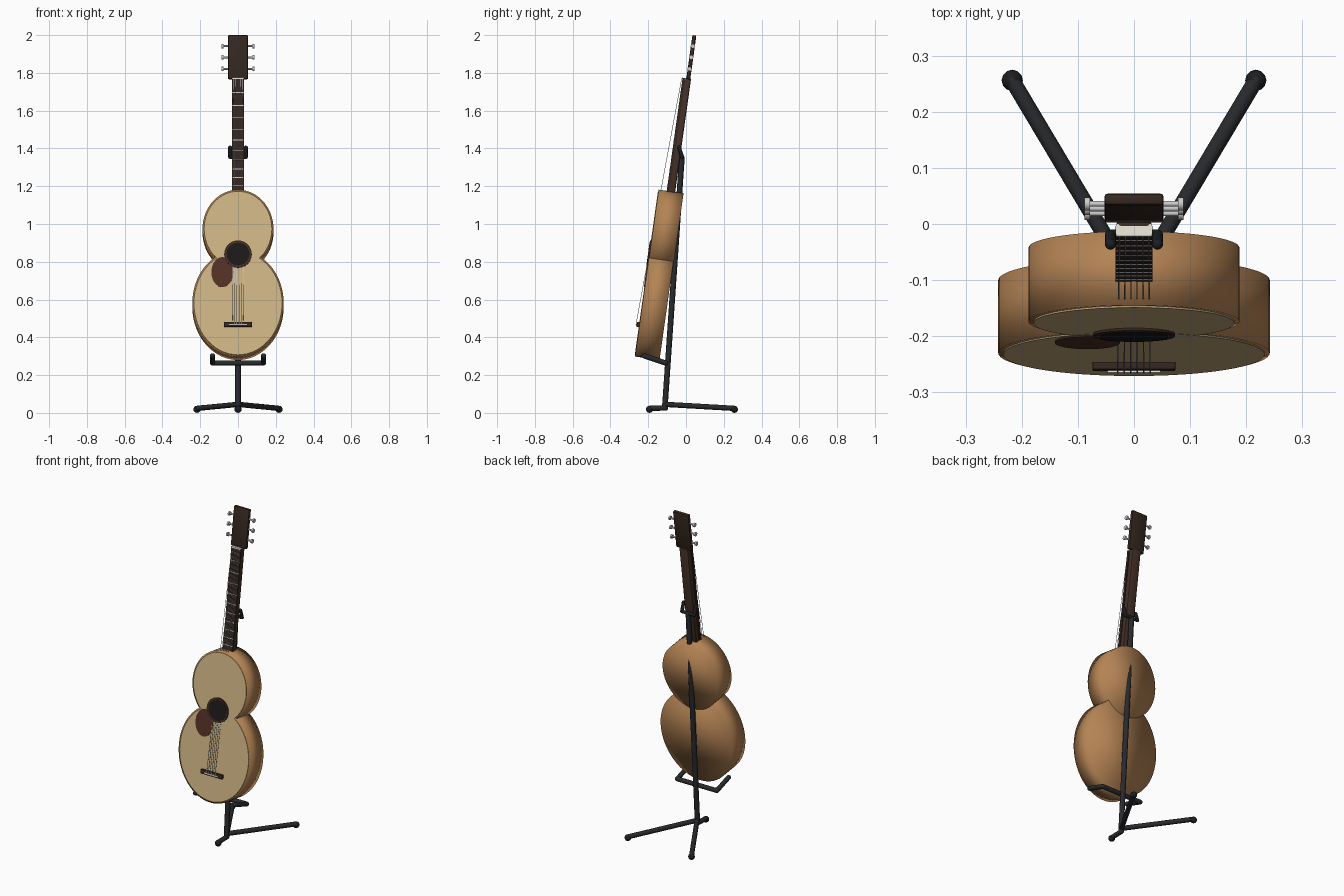
import bpy, bmesh
from math import radians, pi
from mathutils import Matrix, Vector

if "Cube" in bpy.data.objects:
    bpy.data.objects.remove(bpy.data.objects["Cube"])

# guitar frame: local z runs up the neck, local -y is the soundboard side
LEAN = Matrix.Translation((0, -0.14, 0.28)) @ Matrix.Rotation(radians(-8), 4, 'X')
WORLD = Matrix.Identity(4)


def material(name, r, g, b):
    m = bpy.data.materials.new(name)
    m.diffuse_color = (r, g, b, 1)
    m.use_nodes = True
    m.node_tree.nodes["Principled BSDF"].inputs["Base Color"].default_value = m.diffuse_color
    return m


WOOD = material("body_wood", 0.46, 0.23, 0.09)
SPRUCE = material("pale_top", 0.62, 0.46, 0.23)
NECK = material("neck_wood", 0.06, 0.03, 0.02)
EBONY = material("dark_wood", 0.035, 0.02, 0.014)
GUARD = material("guard_brown", 0.09, 0.03, 0.018)
HOLE = material("hole_black", 0.012, 0.01, 0.01)
METAL = material("metal", 0.55, 0.55, 0.55)
BONE = material("bone", 0.8, 0.77, 0.68)
BLACK = material("stand_black", 0.022, 0.023, 0.026)
RUBBER = material("rubber", 0.012, 0.013, 0.014)


def finish(name, bm, mat, matrix, angle=35):
    me = bpy.data.meshes.new(name)
    bm.to_mesh(me)
    bm.free()
    me.materials.append(mat)
    me.polygons.foreach_set("use_smooth", [True] * len(me.polygons))
    if angle:
        me.set_sharp_from_angle(angle=radians(angle))
    ob = bpy.data.objects.new(name, me)
    ob.matrix_world = matrix
    bpy.context.collection.objects.link(ob)
    return ob


def box(name, x, depth, height, mat, bevel=0.0):
    """Box in guitar space: half width, (back, front) depth, (low, high)."""
    bm = bmesh.new()
    size = (2 * x, depth[1] - depth[0], height[1] - height[0])
    mid = (0, -sum(depth) / 2, sum(height) / 2)
    bmesh.ops.create_cube(bm, size=1, matrix=Matrix.Translation(mid) @ Matrix.Diagonal((*size, 1)))
    if bevel:
        bmesh.ops.bevel(bm, geom=bm.edges[:], offset=bevel, segments=2, profile=0.5, affect='EDGES')
    return finish(name, bm, mat, LEAN)


def disc(name, x, z, rx, rz, depth, mat, angle=35, segs=64):
    """Elliptical slab in guitar space, flat sides facing front and back."""
    bm = bmesh.new()
    m = (Matrix.Translation((x, -sum(depth) / 2, z)) @ Matrix.Diagonal((rx, 1, rz, 1))
         @ Matrix.Rotation(pi / 2, 4, 'X'))
    bmesh.ops.create_cone(bm, cap_ends=True, segments=segs, radius1=1, radius2=1,
                          depth=depth[1] - depth[0], matrix=m)
    return finish(name, bm, mat, LEAN, angle)


def rod(bm, a, b, r, segs=12):
    a, b = Vector(a), Vector(b)
    m = Matrix.Translation((a + b) / 2) @ (b - a).to_track_quat('Z', 'Y').to_matrix().to_4x4()
    bmesh.ops.create_cone(bm, cap_ends=True, segments=segs, radius1=r, radius2=r,
                          depth=(b - a).length, matrix=m)


def ball(bm, p, r):
    bmesh.ops.create_uvsphere(bm, u_segments=12, v_segments=8, radius=r, matrix=Matrix.Translation(p))


def tube(name, points, r, mat, matrix=WORLD):
    """Bent bar: rods with balls rounding every point."""
    bm = bmesh.new()
    for a, b in zip(points, points[1:]):
        rod(bm, a, b, r)
    for p in points:
        ball(bm, p, r)
    return finish(name, bm, mat, matrix)


# body: two overlapping bouts, softly shaded, with pale soundboards
disc("lower_bout", 0, 0.285, 0.242, 0.285, (0, 0.131), WOOD, 0)
disc("upper_bout", 0, 0.682, 0.188, 0.21, (-0.003, 0.13), WOOD, 0)
disc("lower_soundboard", 0, 0.285, 0.233, 0.276, (0.12, 0.1335), SPRUCE)
disc("upper_soundboard", 0, 0.682, 0.179, 0.201, (0.12, 0.133), SPRUCE)

# sound hole, rosette and pick guard
disc("pick_guard", -0.083, 0.451, 0.058, 0.08, (0.13, 0.136), GUARD, segs=40)
disc("rosette", 0, 0.547, 0.073, 0.073, (0.13, 0.1375), EBONY, segs=48)
disc("rosette_ring", 0, 0.547, 0.066, 0.066, (0.13, 0.1383), GUARD, segs=48)
disc("sound_hole", 0, 0.547, 0.061, 0.061, (0.13, 0.139), HOLE, segs=48)

# bridge and saddle
box("bridge", 0.074, (0.13, 0.146), (0.157, 0.183), EBONY, 0.003)
box("saddle", 0.047, (0.14, 0.150), (0.165, 0.171), BONE)

# neck, fingerboard, nut and headstock
box("neck", 0.03, (0.042, 0.075), (0.86, 1.5), NECK, 0.008)
box("fingerboard", 0.033, (0.072, 0.087), (0.86, 1.495), EBONY)
box("nut", 0.032, (0.068, 0.091), (1.49, 1.497), BONE)
box("headstock", 0.053, (0.046, 0.067), (1.493, 1.728), EBONY, 0.006)

# frets
for i in range(1, 12):
    z = 1.49 - 1.3 * (1 - 2 ** (-i / 12))
    box("fret", 0.0325, (0.085, 0.0885), (z - 0.002, z + 0.002), METAL)

# strings
bm = bmesh.new()
for i in range(6):
    k = i / 2.5 - 1
    rod(bm, (0.026 * k, -0.0915, 1.493), (0.029 * k, -0.15, 0.168), 0.0013, 6)
finish("strings", bm, METAL, LEAN)

# tuners
for side in (-1, 1):
    for z in (1.548, 1.61, 1.67):
        bm = bmesh.new()
        rod(bm, (side * 0.045, -0.057, z), (side * 0.08, -0.057, z), 0.005)
        rod(bm, (side * 0.078, -0.057, z), (side * 0.088, -0.057, z), 0.012)
        finish("tuner", bm, METAL, LEAN)

# stand: post, neck yoke and lower cradle
tube("stand_post", [(0, -0.112, 0.03), (0, -0.022, 1.35)], 0.015, BLACK)
tube("neck_yoke", [(-0.042, -0.036, 1.405), (-0.042, -0.02, 1.355),
                   (0.042, -0.02, 1.355), (0.042, -0.036, 1.405)], 0.01, RUBBER)
tube("cradle", [(-0.135, -0.222, 0.302), (-0.135, -0.108, 0.264),
                (0.135, -0.108, 0.264), (0.135, -0.222, 0.302)], 0.0135, BLACK)

# stand: three legs with rubber feet
for name, foot in (("front_leg", (0, -0.193, 0.019)),
                   ("rear_leg", (0.217, 0.256, 0.019)), ("rear_leg", (-0.217, 0.256, 0.019))):
    rear = "rear" in name
    start = (0, -0.108, 0.045 if rear else 0.026)
    tube(name, [start, (foot[0], foot[1], 0.024)], 0.014, BLACK)
    bm = bmesh.new()
    ball(bm, foot, 0.019)
    finish(name + "_foot", bm, RUBBER, WORLD)
